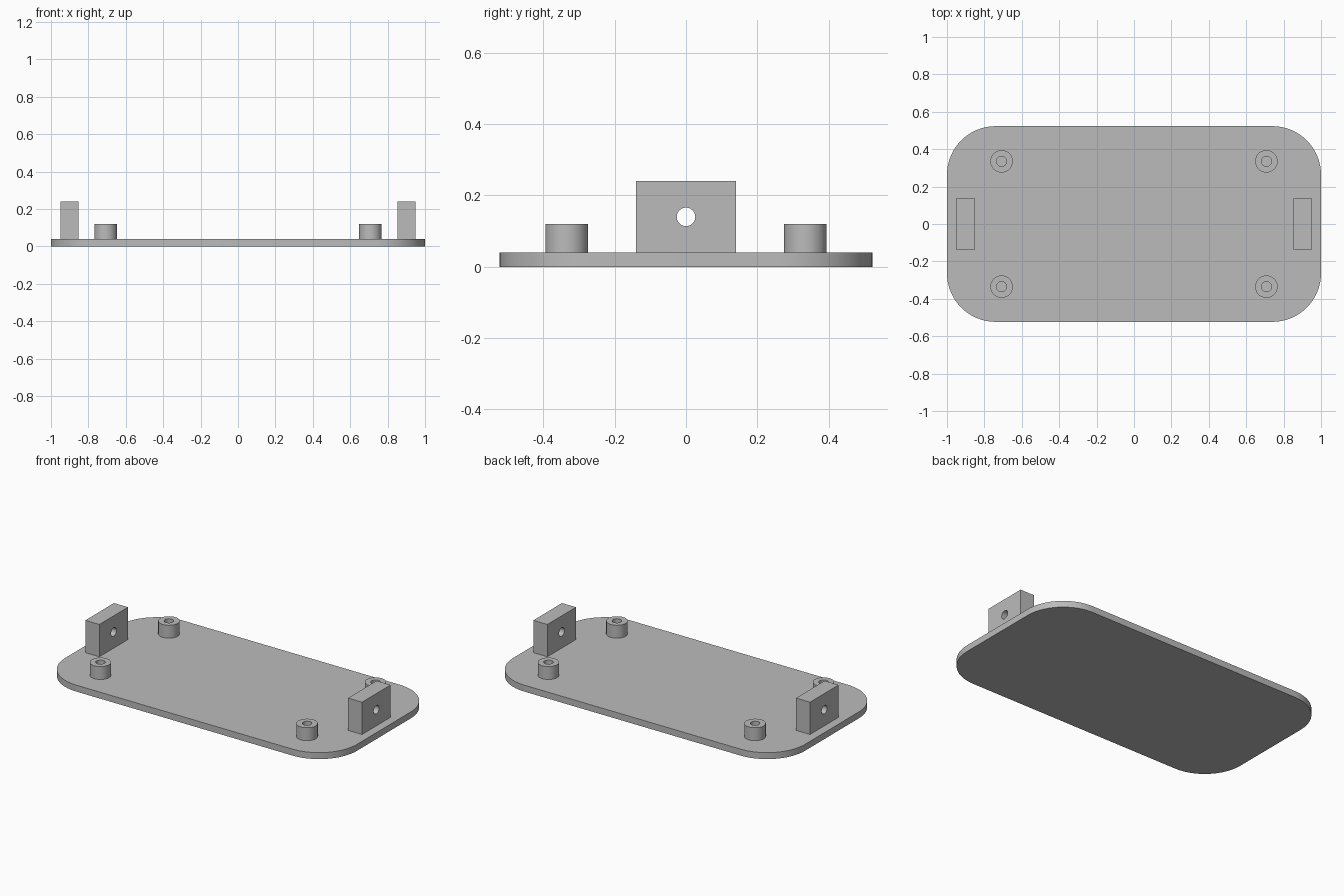
import bpy, bmesh, math
from mathutils import Matrix

if "Cube" in bpy.data.objects:
    bpy.data.objects.remove(bpy.data.objects["Cube"])

# Single grey plastic
grey = bpy.data.materials.new("grey_plastic")
grey.use_nodes = True
colour = (0.5, 0.5, 0.5, 1)
grey.diffuse_color = colour
grey.node_tree.nodes["Principled BSDF"].inputs["Base Color"].default_value = colour


def rounded_rect(half_w, half_h, radius, steps=24):
    """Outline of a rectangle with quarter-circle corners."""
    points = []
    for corner, (sx, sy) in enumerate([(1, 1), (-1, 1), (-1, -1), (1, -1)]):
        for i in range(steps + 1):
            a = (corner + i / steps) * math.pi / 2
            points.append((sx * (half_w - radius) + radius * math.cos(a),
                           sy * (half_h - radius) + radius * math.sin(a)))
    return points


def rect(half_w, half_h):
    return [(half_w, half_h), (-half_w, half_h), (-half_w, -half_h), (half_w, -half_h)]


def circle(radius, sides=48):
    return [(radius * math.cos(2 * math.pi * i / sides),
             radius * math.sin(2 * math.pi * i / sides)) for i in range(sides)]


def extrusion(name, outlines, thickness, matrix):
    """Fill the first outline, leave the others as holes, extrude about the centre."""
    curve = bpy.data.curves.new(name, "CURVE")
    curve.dimensions = "2D"
    curve.fill_mode = "BOTH"
    curve.extrude = thickness / 2
    for outline in outlines:
        spline = curve.splines.new("POLY")
        spline.points.add(len(outline) - 1)
        for point, (x, y) in zip(spline.points, outline):
            point.co = (x, y, 0, 1)
        spline.use_cyclic_u = True
    source = bpy.data.objects.new(name + "_outline", curve)
    bpy.context.collection.objects.link(source)
    graph = bpy.context.evaluated_depsgraph_get()
    mesh = bpy.data.meshes.new_from_object(source.evaluated_get(graph))
    bpy.data.objects.remove(source)
    bpy.data.curves.remove(curve)

    # Weld caps to walls and flatten the caps into clean faces
    bm = bmesh.new()
    bm.from_mesh(mesh)
    bmesh.ops.remove_doubles(bm, verts=bm.verts, dist=0.0001)
    bmesh.ops.recalc_face_normals(bm, faces=bm.faces)
    bm.to_mesh(mesh)
    bm.free()
    mesh.shade_smooth()
    mesh.set_sharp_from_angle(angle=math.radians(30))
    mesh.materials.clear()
    mesh.materials.append(grey)
    mesh.name = name
    obj = bpy.data.objects.new(name, mesh)
    obj.matrix_world = matrix
    bpy.context.collection.objects.link(obj)
    return obj


# Base plate with large rounded corners
plate_top = 0.04
extrusion("base_plate", [rounded_rect(1, 0.523, 0.26)], plate_top,
          Matrix.Translation((0, 0, plate_top / 2)))

# Outline plane turned to face sideways: outline x -> y, outline y -> z
sideways = Matrix(((0, 0, 1, 0), (1, 0, 0, 0), (0, 1, 0, 0), (0, 0, 0, 1)))

for side, sx in (("left", 1), ("right", -1)):
    # Upright end tab with a cross hole
    extrusion(side + "_end_tab", [rect(0.14, 0.1), circle(0.026)], 0.096,
              Matrix.Translation((sx * 0.9, 0, plate_top + 0.1)) @ sideways)
    # Hollow screw posts
    for end, sy in (("front", -1), ("back", 1)):
        extrusion(f"{end}_{side}_screw_post", [circle(0.06), circle(0.027)], 0.08,
                  Matrix.Translation((sx * 0.708, sy * 0.335, plate_top + 0.04)))
